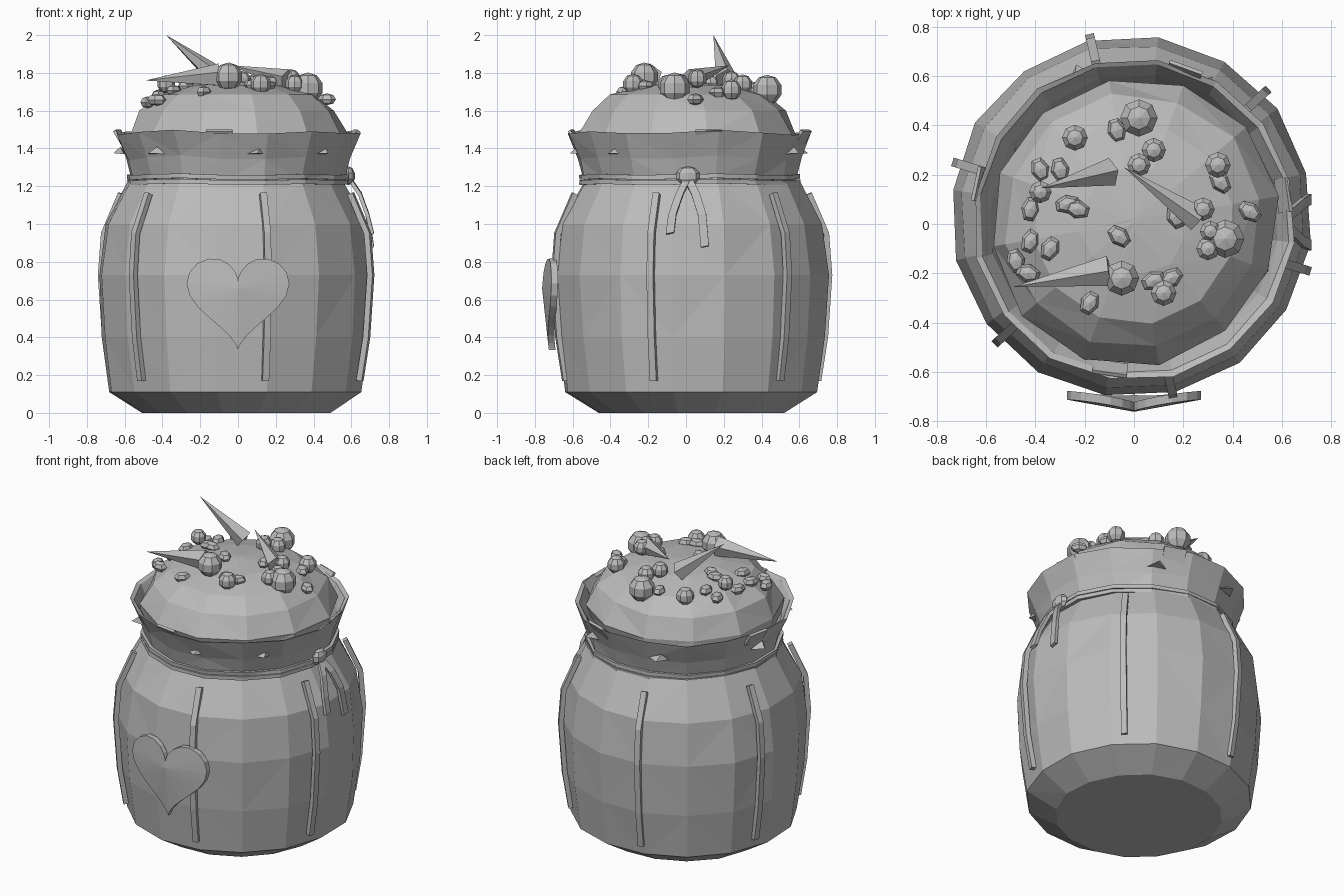
import bpy, bmesh, math, random
from mathutils import Vector, Matrix

random.seed(4)
if "Cube" in bpy.data.objects:
    bpy.data.objects.remove(bpy.data.objects["Cube"])

clay = bpy.data.materials.new("plain grey")
clay.use_nodes = True
GREY = (0.5, 0.5, 0.5, 1)
clay.diffuse_color = GREY
clay.node_tree.nodes["Principled BSDF"].inputs["Base Color"].default_value = GREY
CX, CY = -0.01, 0.03


def finish(name, bm):
    bmesh.ops.recalc_face_normals(bm, faces=bm.faces)
    mesh = bpy.data.meshes.new(name)
    bm.to_mesh(mesh)
    bm.free()
    obj = bpy.data.objects.new(name, mesh)
    mesh.materials.append(clay)
    bpy.context.collection.objects.link(obj)
    return obj


def lathe(name, profile, sides, phase, cx=CX, cy=CY, jitter=0.0, wave=0.0, closed=False):
    """Revolve (radius, height) points into a faceted shell."""
    bm = bmesh.new()
    rings = []
    for r, z in profile:
        ring = []
        for i in range(sides):
            a = math.radians(phase) + math.tau * i / sides
            rr = r + random.uniform(-jitter, jitter)
            ring.append(bm.verts.new((cx + rr * math.cos(a), cy + rr * math.sin(a),
                                      z + wave * math.sin(5 * a) + 0.5 * wave * math.cos(3 * a))))
        rings.append(ring)
    pairs = list(zip(rings, rings[1:]))
    if closed:
        pairs.append((rings[-1], rings[0]))
    for lo, hi in pairs:
        for i in range(sides):
            j = (i + 1) % sides
            bm.faces.new((lo[i], lo[j], hi[j], hi[i]))
    if not closed:
        bm.faces.new(rings[0])
        bm.faces.new(rings[-1])
    bmesh.ops.triangulate(bm, faces=[f for f in bm.faces if len(f.verts) == 4])
    return finish(name, bm)


def strip(name, points, side, half_width, half_depth):
    """Sweep a small rectangle along points; side is the width direction."""
    bm = bmesh.new()
    rings = []
    side = Vector(side).normalized()
    for k, p in enumerate(points):
        along = points[min(k + 1, len(points) - 1)] - points[max(k - 1, 0)]
        out = side.cross(along).normalized()
        rings.append([bm.verts.new(p + side * half_width * u + out * half_depth * v)
                      for u, v in ((-1, -1), (1, -1), (1, 1), (-1, 1))])
    for lo, hi in zip(rings, rings[1:]):
        for i in range(4):
            j = (i + 1) % 4
            bm.faces.new((lo[i], lo[j], hi[j], hi[i]))
    bm.faces.new(rings[0])
    bm.faces.new(rings[-1])
    return finish(name, bm)


def polar(angle, r, z):
    a = math.radians(angle)
    return Vector((CX + r * math.cos(a), CY + r * math.sin(a), z))


# Jar body, gathered collar and neck cord
lathe("jar_body", [(0.5, 0), (0.675, 0.11), (0.715, 0.4), (0.735, 0.73),
                   (0.7, 1.0), (0.575, 1.23)], 16, 14, jitter=0.006)
lathe("collar", [(0.57, 1.23), (0.6, 1.35), (0.655, 1.485), (0.63, 1.475),
                 (0.585, 1.39), (0.55, 1.23)], 16, 14, 0, 0.02, 0.006, 0.01, True)
for n, z in enumerate((1.222, 1.25)):
    lathe(f"neck_cord_{n}", [(0.56, z - 0.012), (0.592, z - 0.012), (0.592, z + 0.012),
                             (0.56, z + 0.012)], 16, 14, 0, 0.02, 0.003, 0.004, True)

# Pointed corners on the collar rim
for n, a in enumerate((168, 8, 70, 262)):
    strip(f"collar_point_{n}", [polar(a, 0.6, 1.42), polar(a, 0.645, 1.495)],
          (-math.sin(math.radians(a)), math.cos(math.radians(a)), 0), 0.07, 0.008)

# Domed filling
lathe("filling_dome", [(0.57, 1.38), (0.585, 1.47), (0.52, 1.6), (0.41, 1.685),
                       (0.22, 1.735), (0.02, 1.755)], 12, 10, 0, 0.01, 0.012)

# Vertical seams around the body
for n in range(6):
    a = 43 + 60 * n
    tangent = (-math.sin(math.radians(a)), math.cos(math.radians(a)), 0)
    path = [polar(a, r, z) for r, z in ((0.685, 0.17), (0.722, 0.4), (0.745, 0.73),
                                        (0.728, 0.95), (0.635, 1.16))]
    strip(f"seam_{n}", path, tangent, 0.018, 0.015)

# Small triangular tufts on the collar
for n, a in enumerate((-80, -42, -135, 60, 110, 172)):
    bm = bmesh.new()
    base = [bm.verts.new(polar(a + d, r, z)) for d, r, z in
            ((-6, 0.595, 1.37), (6, 0.595, 1.37), (2, 0.615, 1.41))]
    tip = bm.verts.new(polar(a, 0.655, 1.375))
    bm.faces.new(base)
    for i in range(3):
        bm.faces.new((base[i], base[(i + 1) % 3], tip))
    finish(f"tuft_{n}", bm)

# Bow: knot and two tails on the left side
bm = bmesh.new()
bmesh.ops.create_uvsphere(bm, u_segments=8, v_segments=5, radius=1,
                          matrix=Matrix.Translation((0.585, 0.01, 1.255)) @
                          Matrix.Diagonal((0.035, 0.065, 0.05, 1)))
finish("bow_knot", bm)
for n, (y, z) in enumerate(((-0.085, 0.95), (0.1, 0.88))):
    path = [Vector((0.59, 0.01, 1.24)), Vector((0.645, 0.01 + (y - 0.01) * 0.45, 1.16)),
            Vector((0.685, y * 0.85, 1.05)), Vector((0.71, y, z))]
    strip(f"bow_tail_{n}", path, (0, 1, 0.2), 0.022, 0.01)

# Heart plate, bowed outwards at its centre line
bm = bmesh.new()
layers = []
for depth in (0, 0.035):
    ring = []
    for i in range(32):
        t = math.tau * i / 32
        x = 0.272 * math.sin(t) ** 3
        z = 0.618 + 0.0168 * (13 * math.cos(t) - 5 * math.cos(2 * t)
                              - 2 * math.cos(3 * t) - math.cos(4 * t))
        y = -0.758 + 0.165 * abs(x) + 0.3 * (z - 0.66) ** 2
        ring.append(bm.verts.new((x, y + depth, z)))
    centre = bm.verts.new((0, -0.762 + depth, 0.66))
    layers.append(ring)
    for i in range(32):
        bm.faces.new((ring[i], ring[(i + 1) % 32], centre))
for i in range(32):
    j = (i + 1) % 32
    bm.faces.new((layers[0][i], layers[0][j], layers[1][j], layers[1][i]))
finish("heart_plate", bm)


def surface(x, y):
    """Approximate dome height below a topping."""
    return 1.755 - 0.48 * (x * x + (y - 0.01) ** 2)


# Round berries: x, y, z, radius
berries = ((0.02, 0.43, 1.71, 0.08), (-0.05, -0.22, 1.78, 0.075), (0.37, -0.06, 1.72, 0.082),
           (-0.24, 0.35, 1.7, 0.055), (0.08, 0.3, 1.74, 0.052), (0.34, 0.24, 1.71, 0.055),
           (0.28, 0.06, 1.77, 0.05), (0.02, 0.24, 1.76, 0.05), (0.12, -0.28, 1.74, 0.055),
           (0.3, -0.1, 1.74, 0.05), (0.31, -0.03, 1.75, 0.045), (-0.38, 0.13, 1.74, 0.048))
for n, (x, y, z, r) in enumerate(berries):
    bm = bmesh.new()
    bmesh.ops.create_uvsphere(bm, u_segments=8, v_segments=5, radius=r,
                              matrix=Matrix.Translation((x, y, z)))
    finish(f"berry_{n}", bm)

# Flattened crumbs
crumbs = ((-.38, .22), (-.3, .22), (-.42, .06), (-.27, .08), (-.23, .06), (-.42, -.07),
          (-.34, -.1), (-.48, -.15), (-.43, -.2), (-.18, -.32), (-.06, -.05), (.47, .05),
          (.35, .17), (.17, .03), (-.07, .38), (.08, -.23), (.15, -.22))
for n, (x, y) in enumerate(crumbs):
    bm = bmesh.new()
    place = (Matrix.Translation((x, y, surface(x, y) + 0.012)) @
             Matrix.Rotation(random.uniform(0, 6), 4, "Z") @ Matrix.Diagonal((1.2, 0.85, 0.7, 1)))
    bmesh.ops.create_uvsphere(bm, u_segments=6, v_segments=4, radius=0.045, matrix=place)
    finish(f"crumb_{n}", bm)

# Sharp wafer spikes: base, tip, radius
spikes = (((-0.1, 0.21, 1.77), (-0.38, 0.145, 2.0), 0.06),
          ((-0.1, -0.19, 1.785), (-0.49, -0.255, 1.76), 0.065),
          ((0.26, 0.02, 1.765), (-0.04, 0.23, 1.84), 0.055))
for n, (base, tip, r) in enumerate(spikes):
    base, tip = Vector(base), Vector(tip)
    axis = tip - base
    bm = bmesh.new()
    bmesh.ops.create_cone(bm, cap_ends=True, segments=5, radius1=r, radius2=0,
                          depth=axis.length,
                          matrix=Matrix.Translation((base + tip) / 2) @
                          axis.to_track_quat("Z", "Y").to_matrix().to_4x4())
    bmesh.ops.remove_doubles(bm, verts=bm.verts, dist=0.0001)
    finish(f"wafer_spike_{n}", bm)
